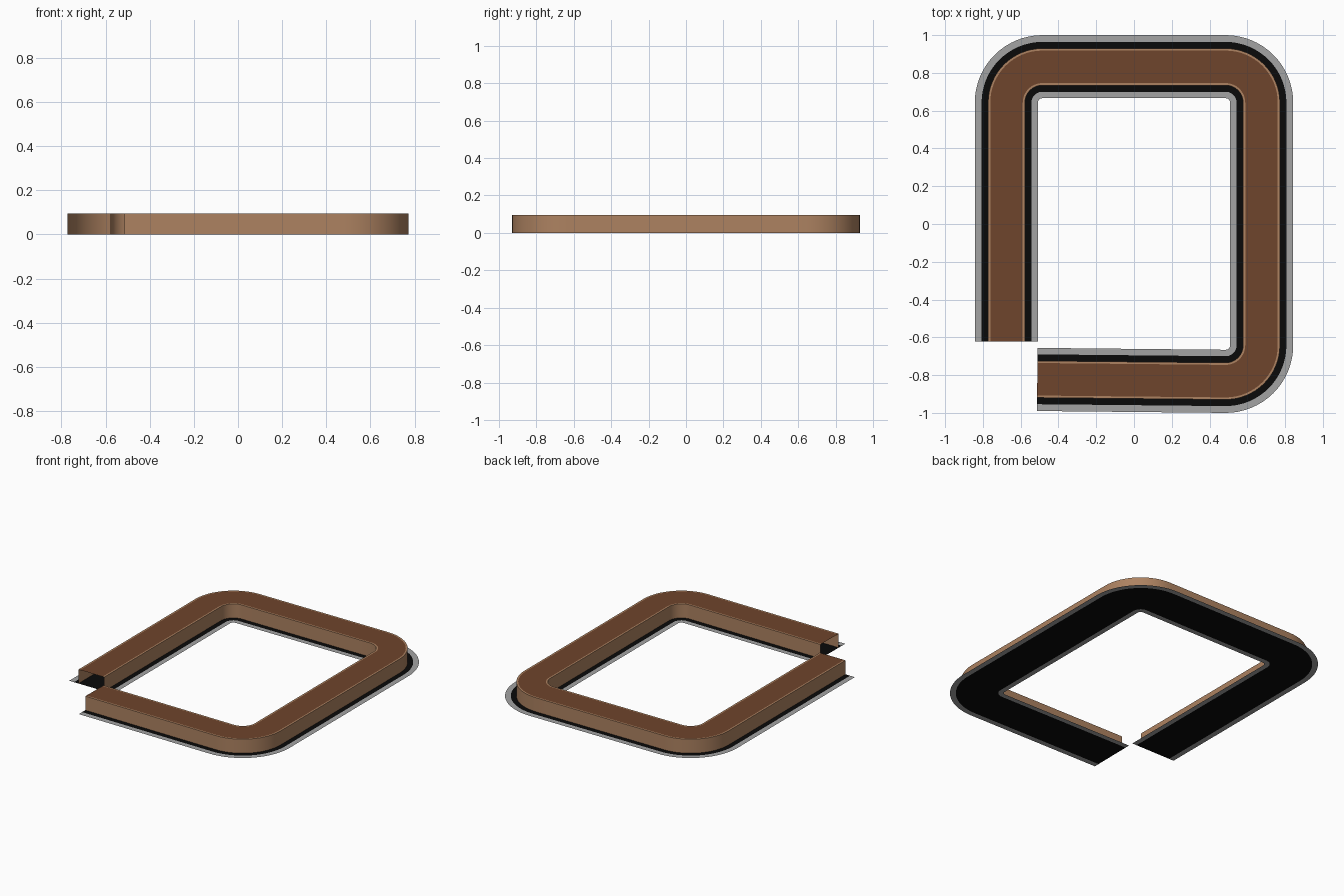
import bpy, math

if "Cube" in bpy.data.objects:
    bpy.data.objects.remove(bpy.data.objects["Cube"])

# Colours
def material(name, rgb):
    m = bpy.data.materials.new(name)
    m.diffuse_color = (*rgb, 1)
    m.use_nodes = True
    m.node_tree.nodes["Principled BSDF"].inputs["Base Color"].default_value = m.diffuse_color
    return m

TAN = material("tan_wall", (0.42, 0.225, 0.12))
BROWN = material("brown_top", (0.156, 0.058, 0.025))
BLACK = material("black_base", (0.003, 0.003, 0.003))
GREY = material("grey_edge", (0.37, 0.37, 0.37))

# Centreline: (x, y, outward normal angle) around three rounded corners
R, SEG = 0.19, 16
CX, CY = 0.675, 0.832
path = [(-CX, -0.623, math.pi)]
corners = [(-CX + R, CY - R, 180, 90),
           (CX - R, CY - R, 90, 0),
           (CX - R, -CY + R, 0, -90.57)]
for cx, cy, a0, a1 in corners:
    for i in range(SEG + 1):
        a = math.radians(a0 + (a1 - a0) * i / SEG)
        path.append((cx + R * math.cos(a), cy + R * math.sin(a), a))
path.append((-0.512, -0.822, math.radians(-90.57)))

def sweep(name, profiles, mat):
    """Sweep open profiles of (outward offset, height) along the path."""
    verts, faces = [], []
    for prof in profiles:
        base, n = len(verts), len(prof)
        for x, y, a in path:
            verts += [(x + o * math.cos(a), y + o * math.sin(a), z) for o, z in prof]
        for i in range(len(path) - 1):
            for j in range(n - 1):
                k = base + i * n + j
                faces.append((k, k + 1, k + n + 1, k + n))
    me = bpy.data.meshes.new(name)
    me.from_pydata(verts, [], faces)
    me.materials.append(mat)
    ob = bpy.data.objects.new(name, me)
    bpy.context.collection.objects.link(ob)
    bpy.context.view_layer.objects.active = ob
    ob.select_set(True)
    bpy.ops.object.shade_smooth_by_angle(angle=math.radians(30))
    ob.select_set(False)

W, RIM, H = 0.0975, 0.086, 0.096

# Hollow, open-ended walls with a thin rim on the top edges
sweep("walls_and_rim", [[(W, 0), (W, H), (RIM, H)],
                        [(-RIM, H), (-W, H), (-W, 0)]], TAN)
# Dark top surface between the rims
sweep("top_panel", [[(RIM, H), (-RIM, H)]], BROWN)
# Flat black base sheet
sweep("base_sheet", [[(0.132, 0), (-0.132, 0)]], BLACK)
# Grey strips along both edges of the base
sweep("edge_strips", [[(0.168, 0), (0.132, 0)], [(-0.132, 0), (-0.166, 0)]], GREY)
